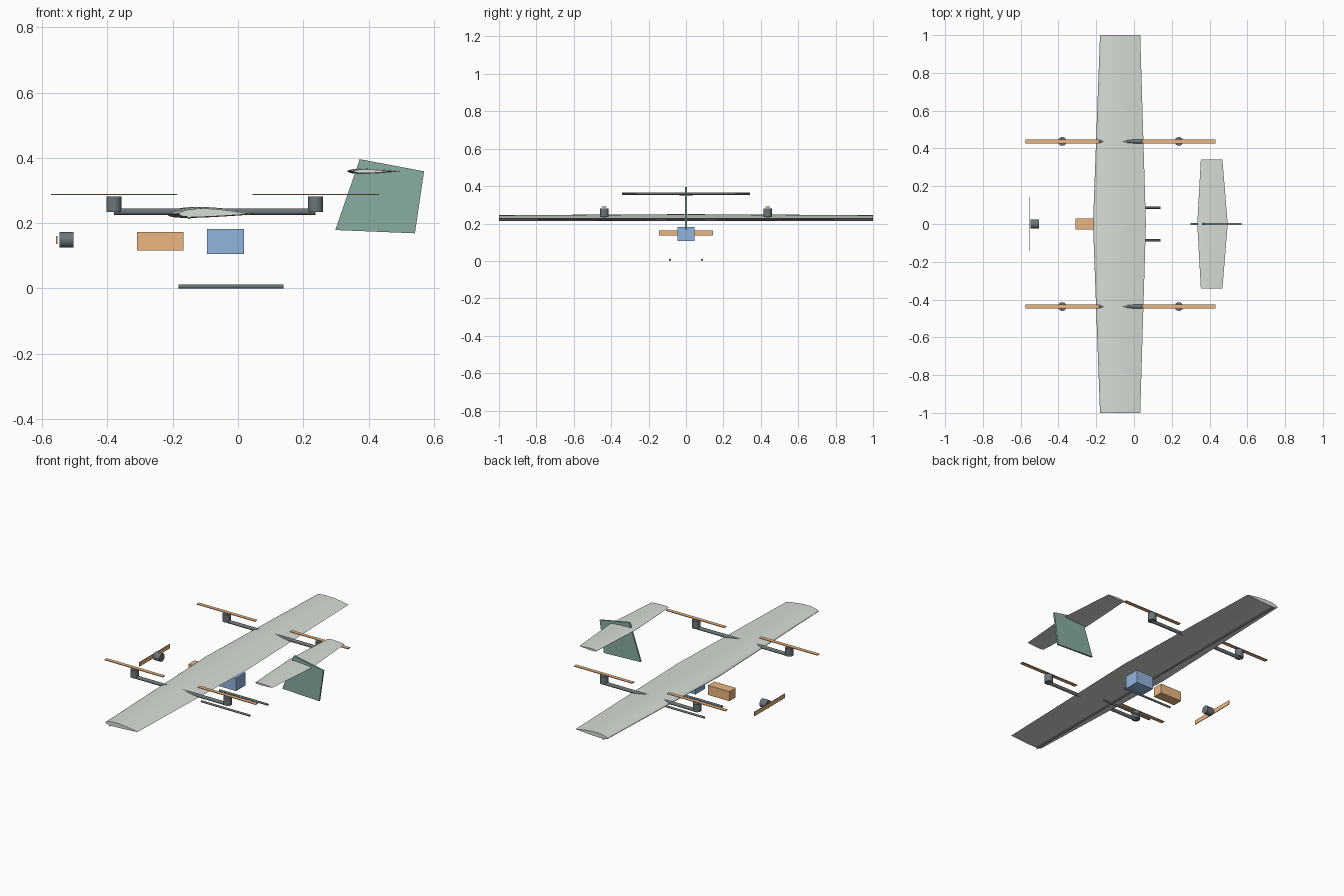
import bpy, bmesh, math
from mathutils import Matrix, Vector

if "Cube" in bpy.data.objects:
    bpy.data.objects.remove(bpy.data.objects["Cube"])


def material(name, rgb):
    m = bpy.data.materials.new(name)
    m.diffuse_color = (*rgb, 1)
    m.use_nodes = True
    m.node_tree.nodes["Principled BSDF"].inputs["Base Color"].default_value = m.diffuse_color
    return m


SKIN = material("pale_skin", (0.68, 0.73, 0.67))
GREEN = material("fin_green", (0.25, 0.42, 0.37))
CARBON = material("carbon", (0.15, 0.18, 0.19))
ORANGE = material("orange", (0.84, 0.47, 0.22))
BLUE = material("blue", (0.29, 0.46, 0.73))


def finish(bm, name, mat, smooth=False):
    bmesh.ops.recalc_face_normals(bm, faces=bm.faces)
    me = bpy.data.meshes.new(name)
    bm.to_mesh(me)
    bm.free()
    me.materials.append(mat)
    ob = bpy.data.objects.new(name, me)
    bpy.context.collection.objects.link(ob)
    if smooth:
        bpy.ops.object.select_all(action='DESELECT')
        ob.select_set(True)
        bpy.context.view_layer.objects.active = ob
        bpy.ops.object.shade_smooth_by_angle(angle=math.radians(35))
    return ob


def box(name, centre, size, mat):
    bm = bmesh.new()
    bmesh.ops.create_cube(bm, size=1, matrix=Matrix.Translation(centre) @ Matrix.Diagonal((*size, 1)))
    return finish(bm, name, mat)


def tube(name, a, b, radius, mat, sides=24):
    a, b = Vector(a), Vector(b)
    turn = (b - a).to_track_quat('Z', 'Y').to_matrix().to_4x4()
    bm = bmesh.new()
    bmesh.ops.create_cone(bm, cap_ends=True, segments=sides, radius1=radius, radius2=radius,
                          depth=(b - a).length, matrix=Matrix.Translation((a + b) / 2) @ turn)
    return finish(bm, name, mat, True)


def airfoil(thick, camber, peak=0.4, n=18):
    # closed section loop: trailing edge over the top, back along the bottom
    upper, lower = [], []
    for i in range(n + 1):
        x = (1 - math.cos(math.pi * i / n)) / 2
        t = 5 * thick * (0.2969 * math.sqrt(x) - 0.126 * x - 0.3516 * x**2 + 0.2843 * x**3 - 0.1036 * x**4)
        if x < peak:
            c = camber / peak**2 * (2 * peak * x - x * x)
        else:
            c = camber / (1 - peak)**2 * (1 - 2 * peak + 2 * peak * x - x * x)
        upper.append((x, c + t))
        lower.append((x, c - t))
    return upper[::-1] + lower[1:-1]


def lifting_surface(name, section, stations, z, mat):
    # stations: y, leading edge x, trailing edge x
    bm = bmesh.new()
    rings = [[bm.verts.new((le + u * (te - le), y, z + v * (te - le))) for u, v in section]
             for y, le, te in stations]
    for r0, r1 in zip(rings, rings[1:]):
        for i in range(len(r0)):
            bm.faces.new((r0[i - 1], r0[i], r1[i], r1[i - 1]))
    bm.faces.new(rings[0])
    bm.faces.new(rings[-1])
    return finish(bm, name, mat, True)


# wing and its spar
lifting_surface("wing", airfoil(0.12, 0.02),
                [(-1, -0.18, 0.033), (0, -0.217, 0.063), (1, -0.18, 0.033)], 0.228, SKIN)
tube("wing_spar", (-0.15, -1, 0.22), (-0.15, 1, 0.22), 0.007, CARBON, 16)

# tailplane
lifting_surface("tailplane", airfoil(0.10, 0.0),
                [(-0.342, 0.354, 0.468), (0, 0.335, 0.496), (0.342, 0.354, 0.468)], 0.359, SKIN)

# swept fin, a flat slab
bm = bmesh.new()
outline = [(0.298, 0.179), (0.542, 0.169), (0.57, 0.359), (0.373, 0.396)]
face = bm.faces.new([bm.verts.new((x, -0.005, z)) for x, z in outline])
new = bmesh.ops.extrude_face_region(bm, geom=[face])["geom"]
bmesh.ops.translate(bm, vec=(0, 0.01, 0), verts=[g for g in new if isinstance(g, bmesh.types.BMVert)])
finish(bm, "fin", GREEN)

# lift booms, motors, propellers and skids on both sides
for side, s in (("left", -1), ("right", 1)):
    y = 0.437 * s
    tube(f"boom_{side}", (-0.38, y, 0.235), (0.238, y, 0.235), 0.01, CARBON)
    for end, x in (("front", -0.38), ("rear", 0.238)):
        tube(f"lift_motor_{end}_{side}", (x, y, 0.235), (x, y, 0.281), 0.023, CARBON)
        box(f"lift_propeller_{end}_{side}", (x, y, 0.288), (0.387, 0.022, 0.004), ORANGE)
    tube(f"skid_{side}", (-0.183, 0.086 * s, 0.006), (0.14, 0.086 * s, 0.006), 0.006, CARBON, 16)

# nose motor and propeller
tube("nose_motor", (-0.547, 0, 0.149), (-0.504, 0, 0.149), 0.024, CARBON)
box("nose_propeller", (-0.555, 0, 0.149), (0.004, 0.288, 0.025), ORANGE)

# battery and payload
box("battery", (-0.238, 0, 0.145), (0.142, 0.06, 0.057), ORANGE)
box("payload", (-0.038, 0, 0.144), (0.114, 0.092, 0.077), BLUE)
